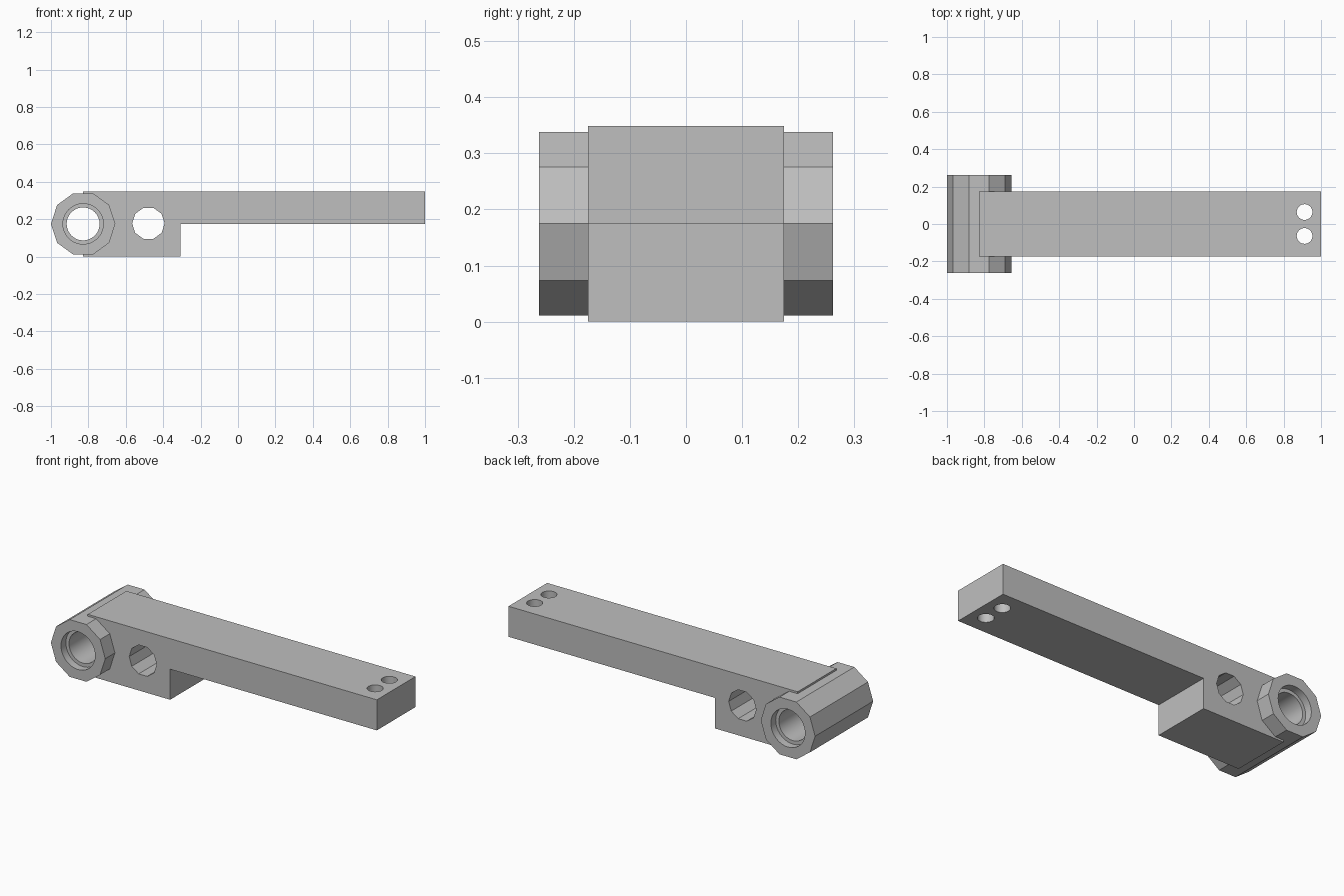
import bpy
import math
from mathutils import Matrix

default = bpy.data.objects.get("Cube")
if default:
    bpy.data.objects.remove(default, do_unlink=True)

# Main dimensions
MID = 0.1745           # height of the pivot axis, also the underside of the arm
HALF = 0.1745          # half width of the arm
PIVOT_X = -0.828
BARREL_HALF = 0.262

grey = bpy.data.materials.new("plain grey")
grey.use_nodes = True
colour = (0.52, 0.52, 0.52, 1)
grey.diffuse_color = colour
grey.node_tree.nodes["Principled BSDF"].inputs["Base Color"].default_value = colour


def prism(name, profile, half, matrix=Matrix.Identity(4)):
    """Extrude an (x, z) outline along y from -half to half."""
    n = len(profile)
    verts = [(x, y, z) for y in (-half, half) for x, z in profile]
    faces = [list(range(n)), list(range(2 * n - 1, n - 1, -1))]
    faces += [(i, i + n, (i + 1) % n + n, (i + 1) % n) for i in range(n)]
    mesh = bpy.data.meshes.new(name)
    mesh.from_pydata(verts, [], faces)
    mesh.transform(matrix)
    mesh.materials.append(grey)
    obj = bpy.data.objects.new(name, mesh)
    bpy.context.collection.objects.link(obj)
    return obj


def rod(name, radius, sides, half, place, upright=False):
    """Regular prism lying along y, or standing along z."""
    step = math.tau / sides
    outline = [(radius * math.cos(i * step), radius * math.sin(i * step))
               for i in range(sides)]
    turn = Matrix.Rotation(math.pi / 2 if upright else 0, 4, "X")
    return prism(name, outline, half, Matrix.Translation(place) @ turn)


# Stepped arm with a deeper block at the pivot end
arm = prism("lever_arm", [(PIVOT_X, 0), (-0.307, 0), (-0.307, MID),
                          (1, MID), (1, 2 * MID), (PIVOT_X, 2 * MID)], HALF)

# Ten-sided pivot barrel, joined to the arm
pivot = (PIVOT_X, 0, MID)
steps = [(rod("pivot_barrel", 0.172, 10, BARREL_HALF, pivot), "UNION")]

# Through bore and a shallow recess at each barrel end
steps.append((rod("bore_cutter", 0.088, 48, 0.5, pivot), "DIFFERENCE"))
for side in (-1, 1):
    recess = rod("recess_cutter", 0.108, 48, 0.1,
                 (PIVOT_X, side * (BARREL_HALF + 0.056), MID))
    steps.append((recess, "DIFFERENCE"))

# Ten-sided cross hole beside the barrel
steps.append((rod("cross_hole_cutter", 0.087, 10, 0.5, (-0.479, 0, MID + 0.003)),
              "DIFFERENCE"))

# Two upright holes at the free end
for side in (-1, 1):
    hole = rod("end_hole_cutter", 0.042, 32, 0.3,
               (0.912, side * 0.064, 0.26), upright=True)
    steps.append((hole, "DIFFERENCE"))

bpy.context.view_layer.objects.active = arm
for tool, operation in steps:
    tool.hide_render = True
    mod = arm.modifiers.new(tool.name, "BOOLEAN")
    mod.operation = operation
    mod.solver = "EXACT"
    mod.object = tool
    bpy.ops.object.modifier_apply(modifier=mod.name)
    bpy.data.objects.remove(tool, do_unlink=True)

# Smooth the round holes, keep every flat side crisp
bpy.ops.object.select_all(action="DESELECT")
arm.select_set(True)
bpy.ops.object.shade_smooth_by_angle(angle=math.radians(20))
